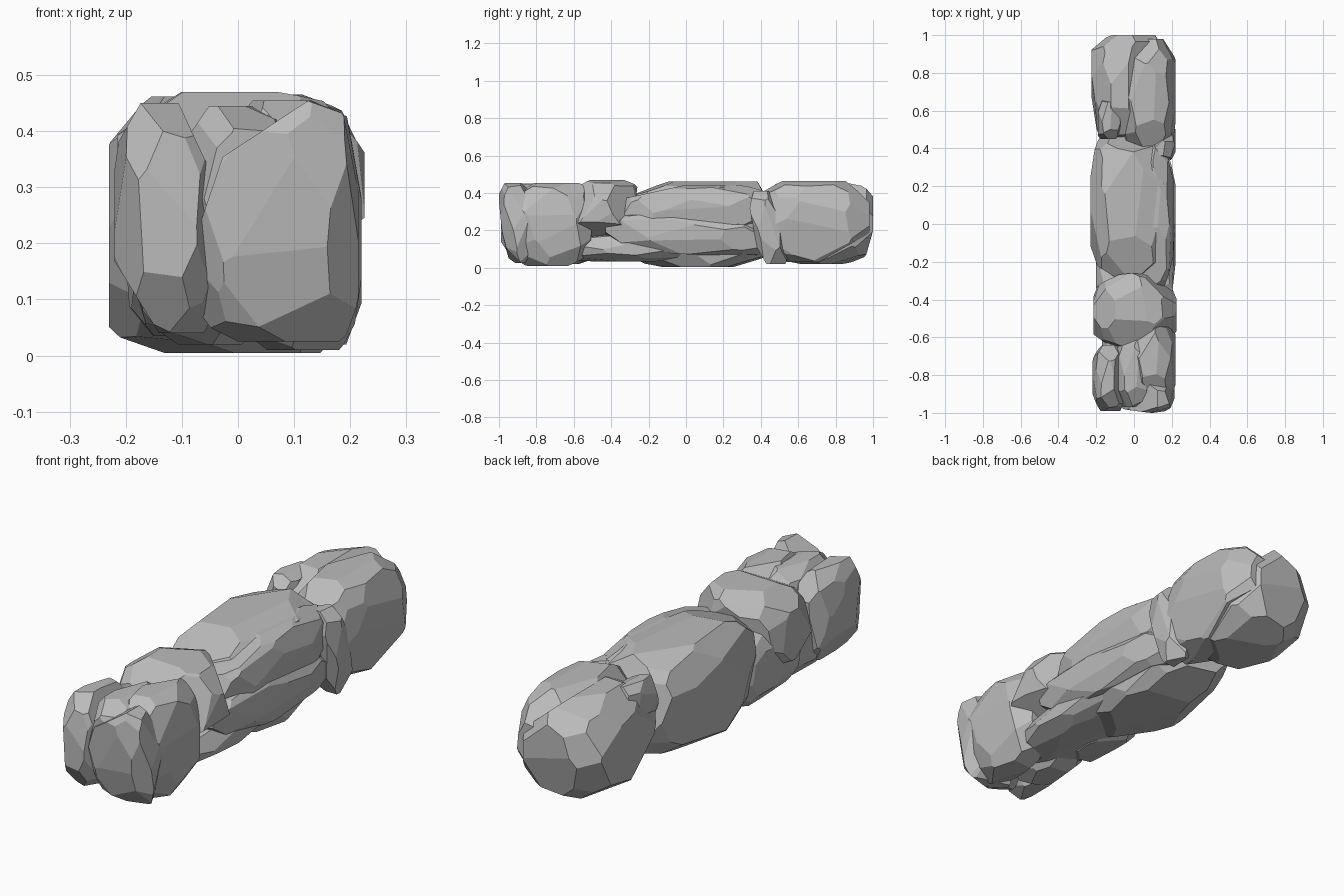
import bpy
import bmesh
import math
import random
from mathutils import Vector

default_cube = bpy.data.objects.get("Cube")
if default_cube:
    bpy.data.objects.remove(default_cube, do_unlink=True)

# One plain stone colour
stone = bpy.data.materials.new("grey_stone")
stone.use_nodes = True
stone_colour = (0.5, 0.5, 0.5, 1)
stone.diffuse_color = stone_colour
shader = next(n for n in stone.node_tree.nodes if n.type == 'BSDF_PRINCIPLED')
shader.inputs["Base Color"].default_value = stone_colour
shader.inputs["Roughness"].default_value = 0.9

rng = random.Random(11)


def slice_off(mesh, normal, distance):
    """Chip away everything beyond a plane and close the cut."""
    normal = Vector(normal).normalized()
    geometry = mesh.verts[:] + mesh.edges[:] + mesh.faces[:]
    cut = bmesh.ops.bisect_plane(mesh, geom=geometry, dist=0.0001,
                                 plane_co=normal * distance, plane_no=normal,
                                 clear_outer=True)
    edges = [e for e in cut["geom_cut"] if isinstance(e, bmesh.types.BMEdge)]
    if len(edges) > 2:
        bmesh.ops.contextual_create(mesh, geom=edges)


def rock(name, x, y, z, chips=(), lean=0, tilt=0, facets=34, boxy=3.1):
    """Chisel a block into a faceted stone that fills the given ranges."""
    mesh = bmesh.new()
    bmesh.ops.create_cube(mesh, size=2)
    power = boxy / (boxy - 1)
    for i in range(facets):
        # evenly spread directions with some jitter
        height = 1 - 2 * (i + 0.5) / facets
        angle = i * math.pi * (3 - math.sqrt(5)) + rng.uniform(-0.3, 0.3)
        radius = math.sqrt(1 - height * height)
        normal = Vector((radius * math.cos(angle), radius * math.sin(angle),
                         height + rng.uniform(-0.12, 0.12))).normalized()
        reach = sum(abs(c) ** power for c in normal) ** (1 / power)
        slice_off(mesh, normal, reach * rng.uniform(0.92, 0.98))
    for normal, distance in chips:
        slice_off(mesh, normal, distance)
    for v in mesh.verts:
        v.co.y += lean * v.co.z
        v.co.z += tilt * v.co.y
    # fit the stone to its ranges
    for axis, (low, high) in enumerate((x, y, z)):
        values = [v.co[axis] for v in mesh.verts]
        start, span = min(values), max(values) - min(values)
        for v in mesh.verts:
            v.co[axis] = low + (v.co[axis] - start) / span * (high - low)
    bmesh.ops.remove_doubles(mesh, verts=mesh.verts[:], dist=0.004)
    bmesh.ops.recalc_face_normals(mesh, faces=mesh.faces[:])
    data = bpy.data.meshes.new(name)
    mesh.to_mesh(data)
    mesh.free()
    data.materials.append(stone)
    bpy.context.collection.objects.link(bpy.data.objects.new(name, data))


# Front end stones
rock("front_face_stone", (-.08, .215), (-1, -.8), (.025, .455), lean=-.25,
     chips=[((-.4, 0, .9), .72), ((-.9, 0, .45), .8)])
rock("front_left_stone", (-.22, -.03), (-.99, -.64), (.04, .45),
     chips=[((.7, 0, .7), .85), ((-.6, 0, -.8), .9)])
rock("front_top_stone", (-.1, .11), (-.97, -.58), (.12, .445))
rock("front_right_stone", (-.02, .22), (-.93, -.5), (.01, .455))
rock("front_low_stone", (-.17, .05), (-.84, -.45), (.02, .32))

# Stones behind the front end
rock("cap_stone", (-.215, .225), (-.67, -.26), (.11, .47), lean=.12,
     chips=[((.7, .6, .3), .95), ((.7, -.6, .3), .95), ((.6, 0, -.8), .8)])
rock("low_left_stone", (-.2, 0), (-.6, -.1), (.035, .34))

# Long middle stones
rock("middle_top_stone", (-.23, .185), (-.29, .48), (.005, .462), boxy=3.5)
rock("middle_upper_right_stone", (0, .21), (-.35, .42), (.17, .44),
     chips=[((0, -.5, .8), .92), ((0, -.5, -.85), .85)])
rock("middle_lower_right_stone", (0, .22), (-.43, .42), (.06, .305),
     tilt=-.25)
rock("middle_base_stone", (-.16, .19), (-.68, .15), (.035, .18))

# Small wedged stones
rock("upright_wedge_stone", (.08, .22), (.34, .54), (.02, .41),
     lean=-.5, facets=18)
rock("top_left_chip", (-.19, -.07), (.45, .67), (.26, .45), facets=18)

# Back end stones
rock("back_right_stone", (-.08, .22), (.37, .98), (.03, .465),
     chips=[((0, .6, -.75), .85)])
rock("back_left_stone", (-.225, .205), (.45, 1), (.02, .455),
     chips=[((.65, 0, .75), .7)])
